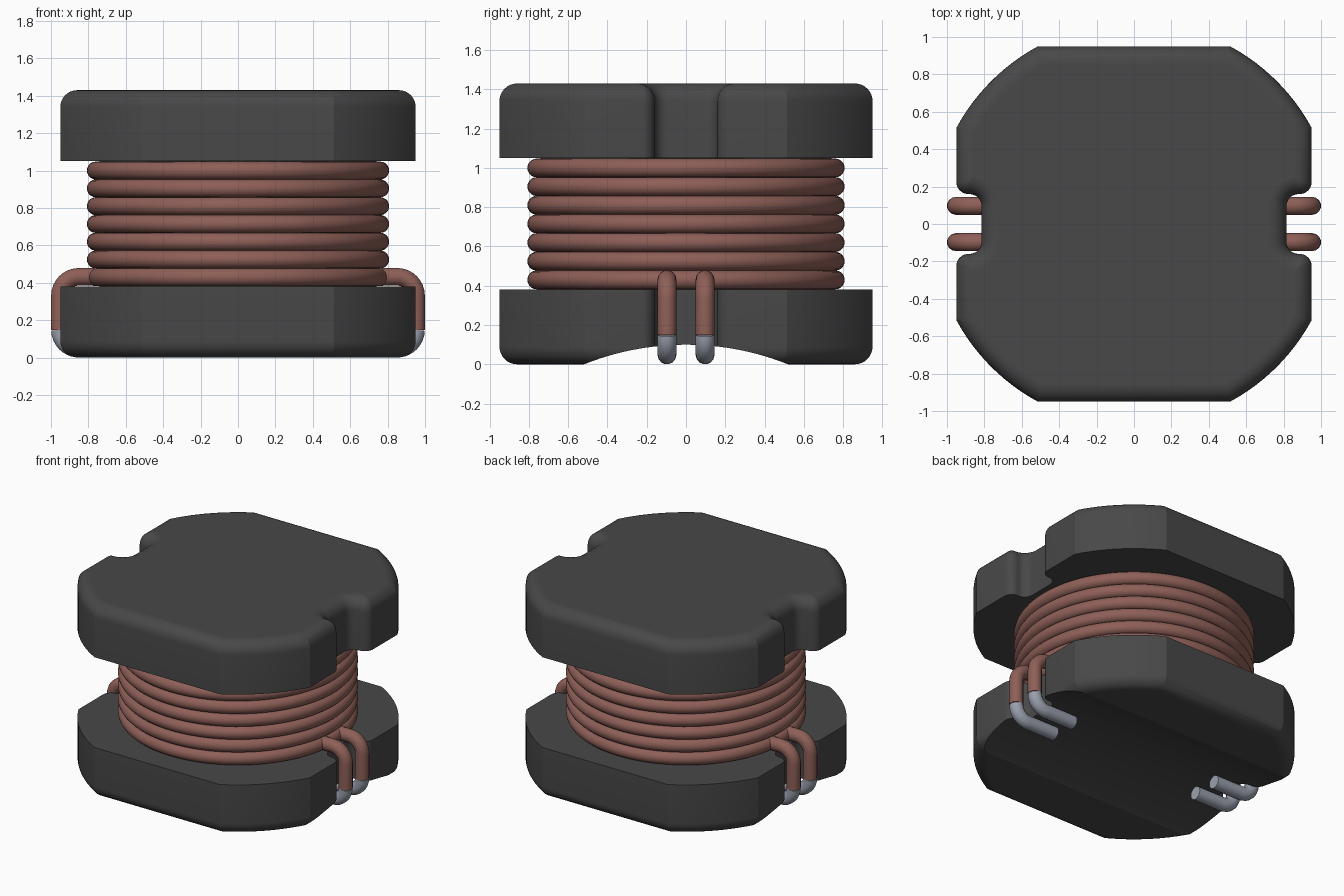
import bpy, bmesh
from math import sin, cos, pi, sqrt, atan2, radians

cube = bpy.data.objects.get("Cube")
if cube:
    bpy.data.objects.remove(cube, do_unlink=True)


def material(name, rgb):
    m = bpy.data.materials.new(name)
    m.use_nodes = True
    m.diffuse_color = (*rgb, 1)
    m.node_tree.nodes["Principled BSDF"].inputs["Base Color"].default_value = (*rgb, 1)
    return m


FERRITE = material("dark ferrite", (0.065, 0.065, 0.065))
COPPER = material("enamelled copper", (0.27, 0.115, 0.096))
TIN = material("tinned wire", (0.32, 0.35, 0.42))
WIRE = 0.048


def add_object(name, mesh, mat):
    ob = bpy.data.objects.new(name, mesh)
    bpy.context.collection.objects.link(ob)
    if mat:
        mesh.materials.append(mat)
    return ob


def smooth(ob, angle=20):
    bpy.ops.object.select_all(action='DESELECT')
    bpy.context.view_layer.objects.active = ob
    ob.select_set(True)
    bpy.ops.object.shade_smooth_by_angle(angle=radians(angle))


def arc(cx, cy, r, a0, a1, n=8):
    return [(cx + r * cos(a0 + (a1 - a0) * i / n),
             cy + r * sin(a0 + (a1 - a0) * i / n)) for i in range(n + 1)]


def outline(d):
    """Flange outline, moved inward by d: flats, round corners, side notches."""
    flat, big, wall = 0.95 - d, 1.08 - d, 0.16 + d
    r_out = max(0.065 - d, 0.003)
    r_in = 0.065 + d
    notch = arc(0.88, 0.095, r_in, pi, pi / 2)
    q = [(min(x, flat - r_out), y) for x, y in notch]
    q += arc(flat - r_out, wall + r_out, r_out, -pi / 2, 0)
    a = atan2(sqrt(big * big - flat * flat), flat)
    q += arc(0, 0, big, a, pi / 2 - a, 12)
    half = q + [(-x, y) for x, y in reversed(q)]
    return half + [(-x, -y) for x, y in half]


def flange(name, z_inner, z_outer):
    """Plate with a rounded outer rim, lofted from inset outlines."""
    s = 1 if z_outer > z_inner else -1
    r, n = 0.09, 8
    levels = [(0, z_inner)]
    for i in range(n + 1):
        t = pi / 2 * i / n
        levels.append((r * (1 - cos(t)), z_outer - s * r * (1 - sin(t))))
    bm = bmesh.new()
    rings = [[bm.verts.new((x, y, z)) for x, y in outline(d)] for d, z in levels]
    for a, b in zip(rings, rings[1:]):
        for i in range(len(a)):
            j = (i + 1) % len(a)
            bm.faces.new((a[i], a[j], b[j], b[i]))
    bm.faces.new(rings[0])
    bm.faces.new(rings[-1])
    bmesh.ops.recalc_face_normals(bm, faces=bm.faces)
    me = bpy.data.meshes.new(name)
    bm.to_mesh(me)
    bm.free()
    return add_object(name, me, FERRITE)


def tube(name, pts, mat):
    cu = bpy.data.curves.new(name, 'CURVE')
    cu.dimensions = '3D'
    cu.bevel_depth = WIRE
    cu.bevel_resolution = 5
    cu.use_fill_caps = True
    sp = cu.splines.new('POLY')
    sp.points.add(len(pts) - 1)
    for p, co in zip(sp.points, pts):
        p.co = (*co, 1)
    tmp = bpy.data.objects.new(name + "_path", cu)
    bpy.context.collection.objects.link(tmp)
    bpy.context.view_layer.update()
    me = bpy.data.meshes.new_from_object(tmp.evaluated_get(bpy.context.evaluated_depsgraph_get()))
    bpy.data.objects.remove(tmp, do_unlink=True)
    me.materials.clear()
    ob = add_object(name, me, mat)
    smooth(ob, 40)


# Flanges
upper = flange("upper_flange", 1.05, 1.43)
lower = flange("lower_flange", 0.38, 0.0)

# Shallow arched channel under the lower flange
bpy.ops.mesh.primitive_cylinder_add(vertices=160, radius=1.4, depth=3,
                                    location=(0, 0, -1.3), rotation=(0, pi / 2, 0))
cutter = bpy.context.object
cutter.name = "channel_cutter"
cutter.hide_render = True
cut = lower.modifiers.new("channel", 'BOOLEAN')
cut.operation = 'DIFFERENCE'
cut.solver = 'EXACT'
cut.object = cutter
bpy.context.view_layer.objects.active = lower
bpy.ops.object.modifier_apply(modifier=cut.name)
bpy.data.objects.remove(cutter, do_unlink=True)
lower.data.materials.clear()
lower.data.materials.append(FERRITE)

for ob in (upper, lower):
    smooth(ob)
    for p in ob.data.polygons:
        if abs(p.normal.z) > 0.9999:
            p.use_smooth = False

# Core post
bpy.ops.mesh.primitive_cylinder_add(vertices=64, radius=0.74, depth=0.7, location=(0, 0, 0.715))
core = bpy.context.object
core.name = "core_post"
core.data.materials.append(FERRITE)
smooth(core)

# Winding turns
for i in range(7):
    bpy.ops.mesh.primitive_torus_add(major_radius=0.76, minor_radius=WIRE, major_segments=96,
                                     minor_segments=20, location=(0, 0, 0.43 + 0.095 * i))
    turn = bpy.context.object
    turn.name = f"winding_turn_{i + 1}"
    turn.data.materials.append(COPPER)
    smooth(turn, 40)

# Lead wires: copper drop and tinned foot, two on each side
BEND, X_OUT, Z_TOP = 0.1, 0.952, 0.432
drop = [(0.72, Z_TOP)] + arc(X_OUT - BEND, Z_TOP - BEND, BEND, pi / 2, 0) + [(X_OUT, WIRE + BEND)]
foot = arc(X_OUT - BEND, WIRE + BEND, BEND, 0, -pi / 2) + [(0.62, WIRE)]
for side, s in (("left", 1), ("right", -1)):
    for end, y in (("front", -0.097), ("back", 0.097)):
        tube(f"{side}_{end}_lead", [(s * x, y, z) for x, z in drop], COPPER)
        tube(f"{side}_{end}_foot", [(s * x, y, z) for x, z in foot], TIN)
